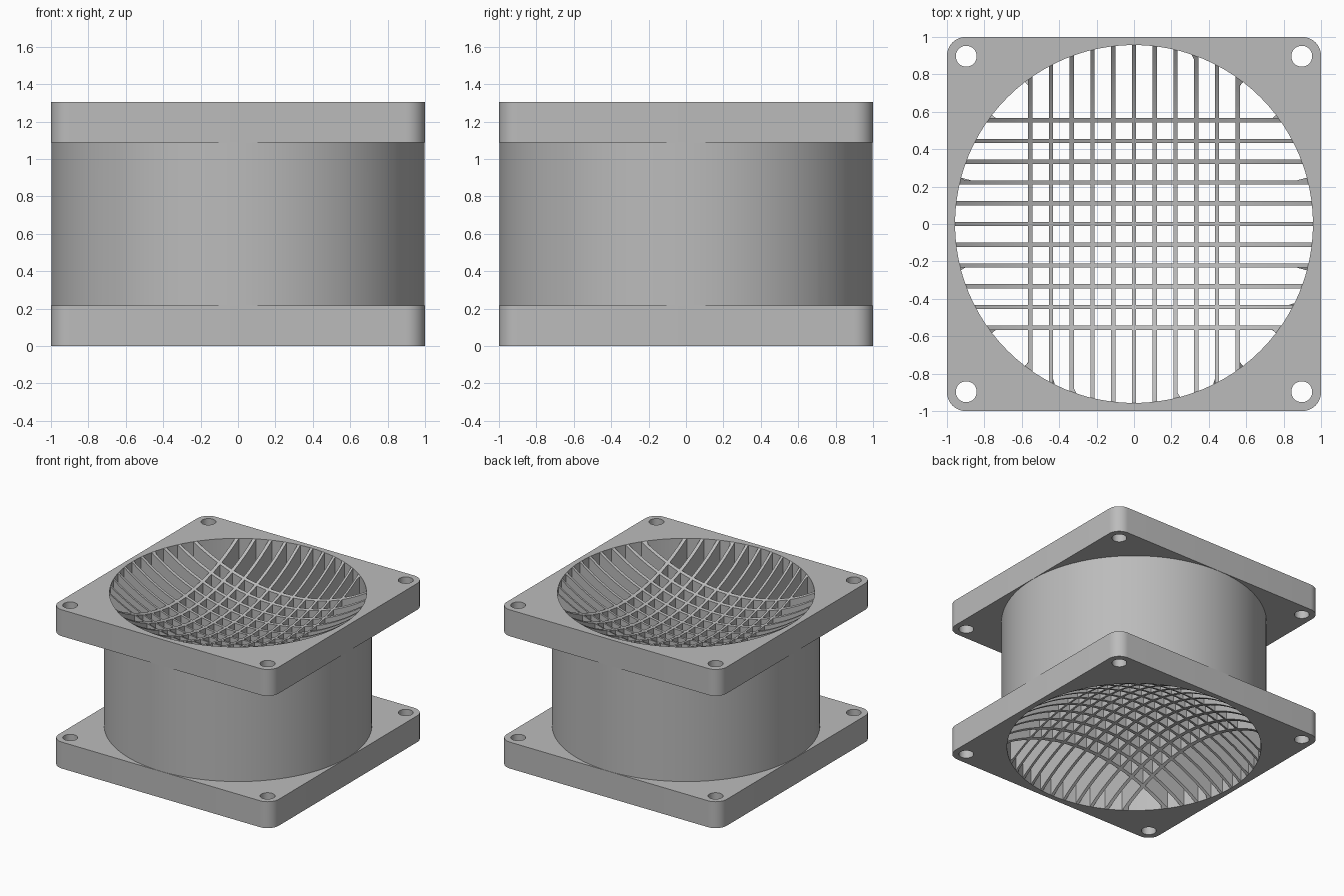
import bpy, bmesh, math

if "Cube" in bpy.data.objects:
    bpy.data.objects.remove(bpy.data.objects["Cube"])

H, FLANGE, R_IN, R_OUT = 1.304, 0.217, 0.957, 0.998
DEPTH = 0.32                      # how far the grille is dished on each side
PITCH, BAR, BARS = 0.111, 0.023, 11
SEG = 96

grey = bpy.data.materials.new("light grey plastic")
grey.diffuse_color = (0.5, 0.5, 0.5, 1)
grey.use_nodes = True
grey.node_tree.nodes["Principled BSDF"].inputs["Base Color"].default_value = grey.diffuse_color


def make(name, bm, helper=False):
    bmesh.ops.recalc_face_normals(bm, faces=bm.faces)
    me = bpy.data.meshes.new(name)
    bm.to_mesh(me)
    bm.free()
    me.materials.append(grey)
    ob = bpy.data.objects.new(name, me)
    bpy.context.collection.objects.link(ob)
    ob.hide_render = helper
    return ob


def prism(bm, pts, z0, z1):
    """Extrude a flat outline between two heights."""
    lo = [bm.verts.new((x, y, z0)) for x, y in pts]
    hi = [bm.verts.new((x, y, z1)) for x, y in pts]
    bm.faces.new(lo[::-1])
    bm.faces.new(hi)
    n = len(pts)
    for i in range(n):
        j = (i + 1) % n
        bm.faces.new((lo[i], lo[j], hi[j], hi[i]))


def circle(r, n, cx=0, cy=0):
    return [(cx + r * math.cos(2 * math.pi * i / n), cy + r * math.sin(2 * math.pi * i / n)) for i in range(n)]


def rounded_square(half, r, n=10):
    pts = []
    for k, (sx, sy) in enumerate(((1, 1), (-1, 1), (-1, -1), (1, -1))):
        for i in range(n + 1):
            a = math.pi / 2 * (k + i / n)
            pts.append((sx * (half - r) + r * math.cos(a), sy * (half - r) + r * math.sin(a)))
    return pts


def boolean(ob, other, op):
    m = ob.modifiers.new(op.lower(), 'BOOLEAN')
    m.operation, m.solver, m.object = op, 'EXACT', other
    bpy.context.view_layer.objects.active = ob
    bpy.ops.object.modifier_apply(modifier=m.name)
    bpy.data.objects.remove(other)


def bowl(top):
    """Spherical cap cutter, topped by a short cylinder outside the body."""
    R = (R_IN ** 2 + DEPTH ** 2) / (2 * DEPTH)
    rings = [(R_IN, 0.1)]
    for i in range(16):
        r = R_IN * (1 - i / 16)
        rings.append((r, R - DEPTH - math.sqrt(R * R - r * r)))
    place = (lambda z: H + z) if top else (lambda z: -z)
    bm = bmesh.new()
    loops = [[bm.verts.new((x, y, place(z))) for x, y in circle(r, SEG)] for r, z in rings]
    tip = bm.verts.new((0, 0, place(-DEPTH)))
    bm.faces.new(loops[0])
    for a, b in zip(loops, loops[1:]):
        for i in range(SEG):
            j = (i + 1) % SEG
            bm.faces.new((a[i], a[j], b[j], b[i]))
    for i in range(SEG):
        bm.faces.new((loops[-1][i], loops[-1][(i + 1) % SEG], tip))
    return make("bowl_cutter", bm, True)


# Body: round duct between two square flanges
bm = bmesh.new()
prism(bm, circle(R_OUT, SEG), 0.1, H - 0.1)
body = make("grille_duct", bm)
for z0 in (0, H - FLANGE):
    bm = bmesh.new()
    prism(bm, rounded_square(1.0, 0.1), z0, z0 + FLANGE)
    boolean(body, make("flange", bm), 'UNION')

# Dished openings at both ends
for top in (True, False):
    boolean(body, bowl(top), 'DIFFERENCE')

# Square grille cells running through, kept inside the bore
half = (BARS - 1) / 2
edges = [-1.2] + [(i - half) * PITCH for i in range(BARS)] + [1.2]
spans = [(a + BAR / 2, b - BAR / 2) for a, b in zip(edges, edges[1:])]
bm = bmesh.new()
for x0, x1 in spans:
    for y0, y1 in spans:
        prism(bm, [(x0, y0), (x1, y0), (x1, y1), (x0, y1)], -0.2, H + 0.2)
cells = make("cell_cutter", bm, True)
bm = bmesh.new()
prism(bm, circle(R_IN, SEG), -0.15, H + 0.15)
boolean(cells, make("bore", bm, True), 'INTERSECT')
boolean(body, cells, 'DIFFERENCE')

# Corner bolt holes
bm = bmesh.new()
for sx in (-1, 1):
    for sy in (-1, 1):
        prism(bm, circle(0.056, 32, sx * 0.897, sy * 0.897), -0.1, H + 0.1)
boolean(body, make("bolt_cutter", bm, True), 'DIFFERENCE')

# Smooth curved walls, crisp edges
bpy.ops.object.select_all(action='DESELECT')
body.select_set(True)
bpy.context.view_layer.objects.active = body
bpy.ops.object.shade_smooth_by_angle(angle=math.radians(25))
